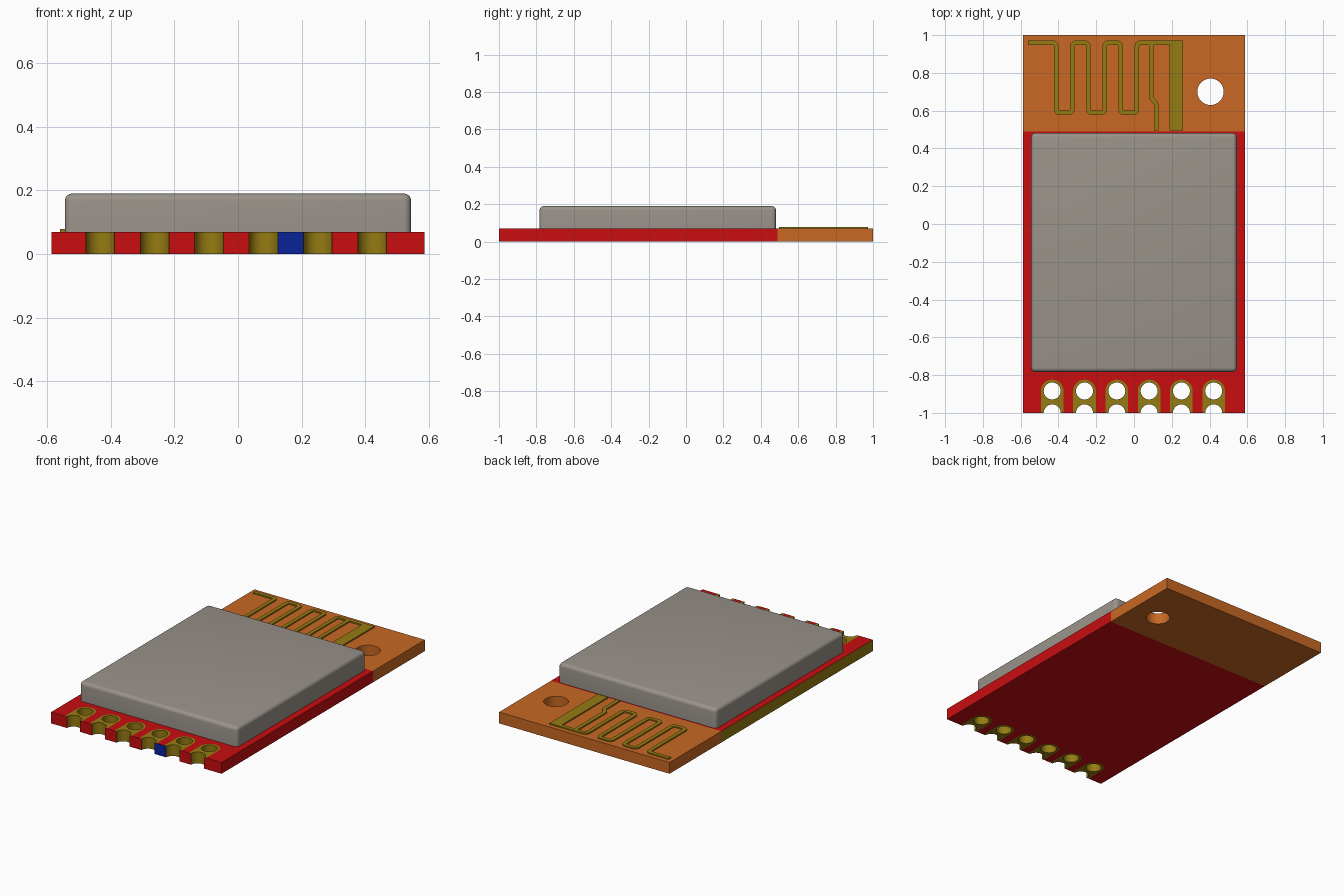
import bpy, bmesh, math
from mathutils import Vector
from mathutils.geometry import delaunay_2d_cdt

cube = bpy.data.objects.get("Cube")
if cube:
    bpy.data.objects.remove(cube, do_unlink=True)


def material(name, rgb):
    m = bpy.data.materials.new(name)
    m.use_nodes = True
    m.diffuse_color = (*rgb, 1)
    m.node_tree.nodes["Principled BSDF"].inputs["Base Color"].default_value = (*rgb, 1)
    return m


red = material("red solder mask", (0.58, 0.004, 0.005))
orange = material("orange substrate", (0.58, 0.14, 0.017))
gold = material("gold plating", (0.30, 0.20, 0.006))
blue = material("blue mark", (0.003, 0.016, 0.31))
grey = material("grey metal", (0.32, 0.29, 0.255))
RED, ORANGE, GOLD, BLUE = range(4)

W, L, T = 0.587, 1.0, 0.07          # board half width, half length, thickness
SPLIT = 0.49                        # border of the antenna zone
PADS = [-0.433 + 0.171 * i for i in range(6)]
PAD_Y, PAD_R, HOLE_R = -0.884, 0.06, 0.045
MOUNT, MOUNT_R = Vector((0.405, 0.70)), 0.07


def finish(name, bm, mats, smooth=True):
    bmesh.ops.recalc_face_normals(bm, faces=bm.faces)
    mesh = bpy.data.meshes.new(name)
    bm.to_mesh(mesh)
    bm.free()
    for m in mats:
        mesh.materials.append(m)
    ob = bpy.data.objects.new(name, mesh)
    bpy.context.collection.objects.link(ob)
    if smooth:
        bpy.ops.object.select_all(action='DESELECT')
        ob.select_set(True)
        bpy.context.view_layer.objects.active = ob
        bpy.ops.object.shade_smooth_by_angle(angle=math.radians(35))
    return ob


def arc(cx, cy, r, sweep, n):
    return [Vector((cx + r * math.cos(sweep * i / n), cy + r * math.sin(sweep * i / n)))
            for i in range(n + 1)]


# Board: flat plan of outline, holes, notches and pads, then thickened
points, edges = [], []


def add_line(pts, closed=False):
    start = len(points)
    points.extend(pts)
    edges.extend((start + i, start + i + 1) for i in range(len(pts) - 1))
    if closed:
        edges.append((len(points) - 1, start))


add_line([Vector(p) for p in ((-W, -L), (W, -L), (W, L), (-W, L))], True)
add_line([Vector((-W, SPLIT)), Vector((W, SPLIT))])
add_line(arc(*MOUNT, MOUNT_R, math.tau, 40)[:-1], True)
for x in PADS:
    add_line(arc(x, PAD_Y, HOLE_R, math.tau, 32)[:-1], True)
    add_line(arc(x, -L, HOLE_R, math.pi, 16))
    add_line([Vector((x + PAD_R, -L))] + arc(x, PAD_Y, PAD_R, math.pi, 16) + [Vector((x - PAD_R, -L))])


def zone(p):
    """Colour index of a plan point, or None inside an opening."""
    if (p - MOUNT).length < MOUNT_R:
        return None
    for x in PADS:
        to_hole = (p - Vector((x, PAD_Y))).length
        if to_hole < HOLE_R or (p - Vector((x, -L))).length < HOLE_R:
            return None
        if to_hole < PAD_R or (abs(p.x - x) < PAD_R and p.y < PAD_Y):
            return GOLD
    return ORANGE if p.y > SPLIT else RED


def wall_colour(p):
    if p.y > SPLIT:
        return ORANGE
    if p.y < -L + 0.0005:
        return BLUE if PADS[3] < p.x < PADS[4] else RED
    return RED if p.x > W - 0.001 else GOLD


verts, _, tris, *_ = delaunay_2d_cdt(points, edges, [], 0, 1e-5)
bm = bmesh.new()
bv = [bm.verts.new((v.x, v.y, 0)) for v in verts]
for t in tris:
    colour = zone(sum((verts[i] for i in t), Vector((0, 0))) / len(t))
    if colour is not None:
        bm.faces.new([bv[i] for i in t]).material_index = colour
bmesh.ops.delete(bm, geom=[v for v in bm.verts if not v.link_faces], context='VERTS')
top = bmesh.ops.extrude_face_region(bm, geom=bm.faces[:])["geom"]
bmesh.ops.translate(bm, vec=(0, 0, T), verts=[g for g in top if isinstance(g, bmesh.types.BMVert)])
bm.normal_update()
for f in bm.faces:
    if abs(f.normal.z) < 0.5:
        f.material_index = wall_colour(f.calc_center_median())
finish("circuit_board", bm, [red, orange, gold, blue])

# Shield can with rounded top and upright edges
bm = bmesh.new()
bmesh.ops.create_cube(bm, size=1)
bmesh.ops.scale(bm, vec=(1.088, 1.265, 0.12), verts=bm.verts)
bmesh.ops.translate(bm, vec=(0, -0.151, T + 0.06), verts=bm.verts)
rounded = [e for e in bm.edges if max(v.co.z for v in e.verts) > T + 0.06]
bmesh.ops.bevel(bm, geom=rounded, offset=0.022, segments=5, profile=0.5, affect='EDGES')
finish("shield_can", bm, [grey])


# Antenna traces: ribbons along rounded paths
def ribbon(name, path, width, radius=0.022, height=0.008):
    path = [Vector(p) for p in path]
    line = [path[0]]
    for a, b, c in zip(path, path[1:], path[2:]):
        p, q = b + (a - b).normalized() * radius, b + (c - b).normalized() * radius
        for i in range(6):
            t = i / 5
            line.append(p * (1 - t) ** 2 + b * 2 * t * (1 - t) + q * t * t)
    line.append(path[-1])
    bm = bmesh.new()
    rows = []
    for i, p in enumerate(line):
        d = (line[min(i + 1, len(line) - 1)] - line[max(i - 1, 0)]).normalized()
        side = Vector((-d.y, d.x)) * width / 2
        rows.append([bm.verts.new((*(p + s * side), T)) for s in (1, -1)])
    for a, b in zip(rows, rows[1:]):
        bm.faces.new((a[0], a[1], b[1], b[0]))
    up = bmesh.ops.extrude_face_region(bm, geom=bm.faces[:])["geom"]
    bmesh.ops.translate(bm, vec=(0, 0, height), verts=[g for g in up if isinstance(g, bmesh.types.BMVert)])
    return finish(name, bm, [gold])


HIGH, LOW, FOOT = 0.96, 0.588, 0.496
meander = [(-0.56, HIGH)]
for i in range(6):
    x = -0.412 + 0.0855 * i
    meander += [(x, HIGH), (x, LOW)] if i % 2 == 0 else [(x, LOW), (x, HIGH)]
meander.append((0.22, HIGH))
ribbon("antenna_meander", meander, 0.024)
ribbon("antenna_feed", [(0.092, HIGH), (0.092, 0.665), (0.119, 0.635), (0.119, FOOT)], 0.024, 0.01)
ribbon("antenna_ground_leg", [(0.224, HIGH + 0.012), (0.224, FOOT)], 0.07)
